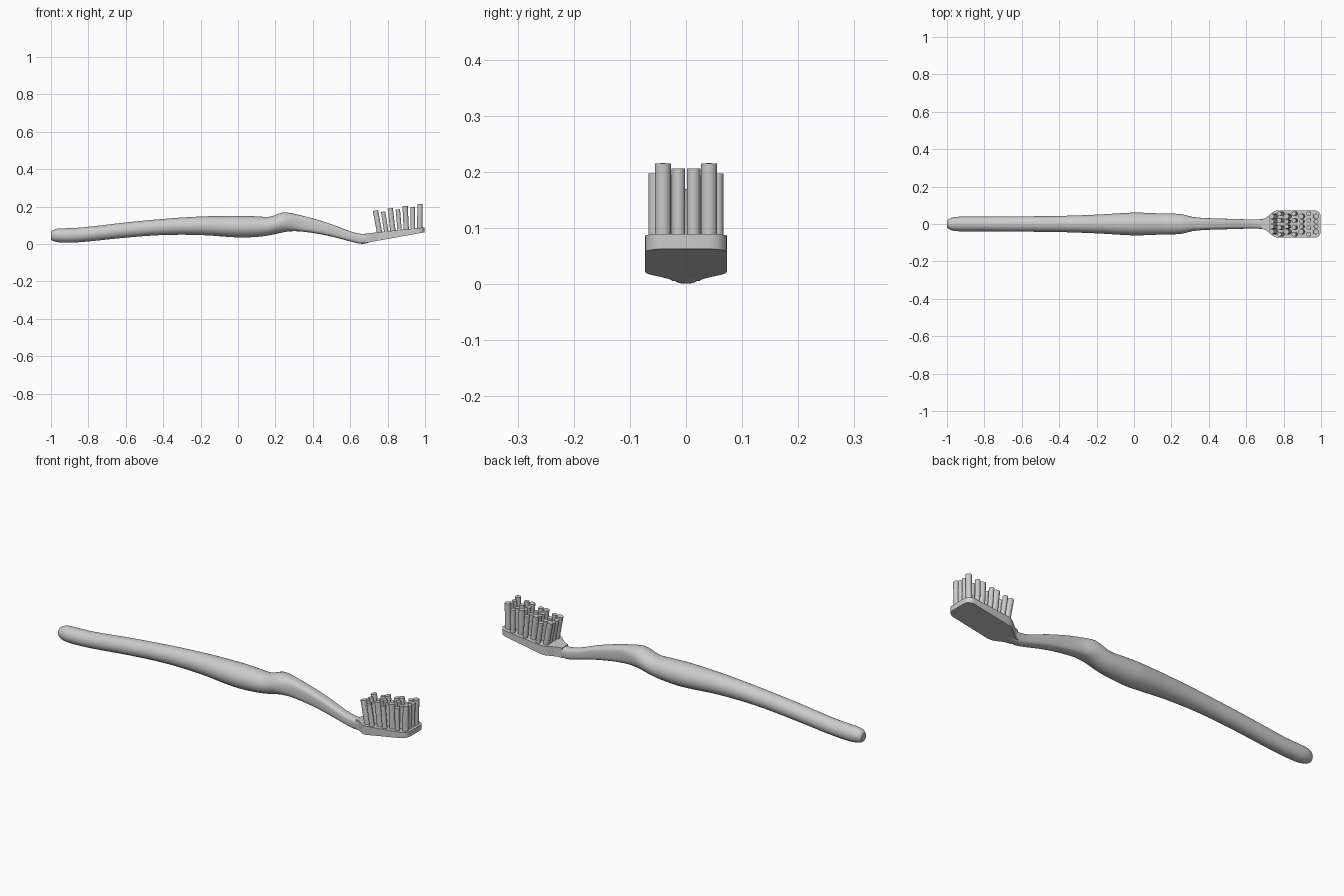
import bpy, bmesh, math
from mathutils import Vector, Matrix

if "Cube" in bpy.data.objects:
    bpy.data.objects.remove(bpy.data.objects["Cube"])


def finish(bm, name, angle=35):
    bmesh.ops.recalc_face_normals(bm, faces=bm.faces)
    me = bpy.data.meshes.new(name)
    bm.to_mesh(me)
    bm.free()
    ob = bpy.data.objects.new(name, me)
    bpy.context.collection.objects.link(ob)
    bpy.ops.object.select_all(action='DESELECT')
    ob.select_set(True)
    bpy.context.view_layer.objects.active = ob
    bpy.ops.object.shade_smooth_by_angle(angle=math.radians(angle))
    return ob


# Handle stations: x, top z, bottom z, half width
STATIONS = [
    (-1.0, .064, .024, .018), (-.99, .074, .016, .027), (-.965, .082, .010, .036),
    (-.93, .084, .007, .039), (-.83, .089, .011, .039), (-.6, .115, .034, .041),
    (-.4, .134, .048, .043), (-.2, .147, .048, .050), (0, .151, .035, .061),
    (.1, .148, .038, .058), (.17, .146, .047, .056), (.24, .169, .062, .054),
    (.27, .167, .067, .049), (.32, .157, .068, .037), (.4, .137, .059, .031),
    (.5, .106, .040, .028), (.6, .068, .014, .025), (.66, .054, .001, .025),
    (.70, .056, .008, .028), (.74, .06, .02, .035),
]


def tangent(i, k):
    a, b = STATIONS[max(i - 1, 0)], STATIONS[min(i + 1, len(STATIONS) - 1)]
    return (b[k] - a[k]) / (b[0] - a[0])


def sample():
    rows = []
    for i in range(len(STATIONS) - 1):
        p, q = STATIONS[i], STATIONS[i + 1]
        h = q[0] - p[0]
        for s in range(4):
            t = s / 4
            rows.append([p[0] + h * t] + [
                (2*t**3 - 3*t*t + 1) * p[k] + (t**3 - 2*t*t + t) * h * tangent(i, k)
                + (3*t*t - 2*t**3) * q[k] + (t**3 - t*t) * h * tangent(i + 1, k)
                for k in (1, 2, 3)])
    return rows + [list(STATIONS[-1])]


# Handle and neck: lofted rounded sections, squarer along the neck
bm = bmesh.new()
N = 32
rings = []
for x, top, bot, hw in sample():
    e = 2 / (2 + 1.2 * min(max((x - .24) / .12, 0), 1))
    ring = []
    for j in range(N):
        c, s = math.cos(2 * math.pi * j / N), math.sin(2 * math.pi * j / N)
        y = math.copysign(abs(c) ** e, c) * hw
        z = (top + bot) / 2 + math.copysign(abs(s) ** e, s) * (top - bot) / 2
        ring.append(bm.verts.new((x, y, z)))
    rings.append(ring)
for a, b in zip(rings, rings[1:]):
    for j in range(N):
        bm.faces.new((a[j], a[(j + 1) % N], b[(j + 1) % N], b[j]))
bm.faces.new(rings[0])
bm.faces.new(rings[-1])
finish(bm, "handle", 40)


# Head plate: mirrored outline between two sloping planes
def head_top(x):
    return .058 + (x - .7) * .105


def head_bottom(x):
    return .009 + (x - .7) * .18


half = [(.68, .024), (.70, .030), (.72, .045), (.74, .061), (.752, .069), (.77, .073)]
half += [(.965 + .033 * math.sin(a), .04 + .033 * math.cos(a))
         for a in [math.pi / 2 * i / 6 for i in range(7)]]
outline = half + [(x, -y) for x, y in reversed(half)]
bm = bmesh.new()
lo = [bm.verts.new((x, y, head_bottom(x))) for x, y in outline]
hi = [bm.verts.new((x, y, head_top(x))) for x, y in outline]
bm.faces.new(lo)
bm.faces.new(hi)
for i in range(len(outline)):
    j = (i + 1) % len(outline)
    bm.faces.new((lo[i], lo[j], hi[j], hi[i]))
finish(bm, "head")

# Bristle tufts: staggered columns fanning slightly along the head
bm = bmesh.new()
for i in range(7):
    x = .758 + .0355 * i
    lean = -.19 + .035 * i
    long_col = i % 2 == 0
    for side in (-1, 1):
        for y, r, cut in (((.041, .0145, 0), (.0135, .012, .009)) if long_col
                          else ((.055, .012, .012), (.019, .012, .016))):
            z0 = head_top(x) - .008
            z1 = .179 + .006 * i - cut
            d = Vector((lean, 0, 1)) * (z1 - z0)
            m = (Matrix.Translation(Vector((x, side * y, z0)) + d / 2)
                 @ Vector((0, 0, 1)).rotation_difference(d).to_matrix().to_4x4())
            bmesh.ops.create_cone(bm, cap_ends=True, segments=14, radius1=r,
                                  radius2=r, depth=d.length, matrix=m)
finish(bm, "bristles")
